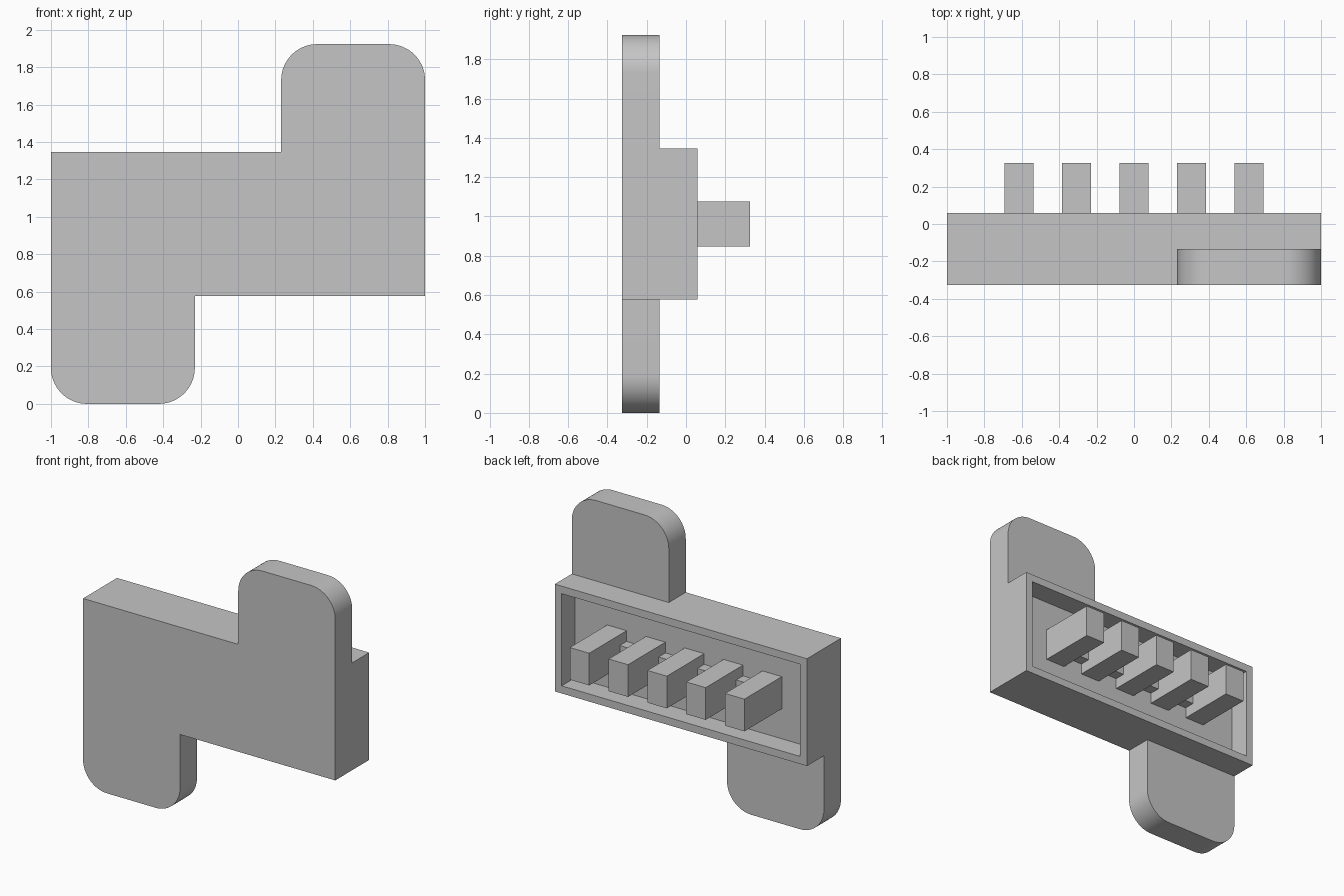
import bpy, bmesh, math

cube = bpy.data.objects.get("Cube")
if cube:
    bpy.data.objects.remove(cube, do_unlink=True)

U = 2 / 26                      # design unit
MID_Z = 12.5 * U
FRONT = -4.25 * U
BACK = FRONT + 5 * U            # rear rim of the housing
FLOOR = BACK - 2 * U            # bottom of the recess

grey = bpy.data.materials.new("plain_grey")
grey.use_nodes = True
grey.diffuse_color = (0.56, 0.56, 0.56, 1)
grey.node_tree.nodes["Principled BSDF"].inputs["Base Color"].default_value = (0.56, 0.56, 0.56, 1)


def finish(name, bm):
    bmesh.ops.recalc_face_normals(bm, faces=bm.faces)
    mesh = bpy.data.meshes.new(name)
    bm.to_mesh(mesh)
    bm.free()
    mesh.materials.append(grey)
    obj = bpy.data.objects.new(name, mesh)
    bpy.context.collection.objects.link(obj)
    return obj


def box_mesh(x, y, z):
    """Box from (low, high) ranges."""
    bm = bmesh.new()
    bmesh.ops.create_cube(bm, size=1)
    for v in bm.verts:
        v.co = [sum(r) / 2 + c * (r[1] - r[0]) for c, r in zip(v.co, (x, y, z))]
    return bm


def centred(c, size):
    return (c - size / 2, c + size / 2)


# Housing with a rectangular recess in its back
bm = box_mesh((-1, 1), (FRONT, BACK), centred(MID_Z, 10 * U))
bm.normal_update()
rear = max(bm.faces, key=lambda f: f.calc_center_median().y)
bmesh.ops.inset_region(bm, faces=[rear], thickness=U)
pocket = bmesh.ops.extrude_discrete_faces(bm, faces=[rear])["faces"][0]
for v in pocket.verts:
    v.co.y = FLOOR
finish("housing", bm)


# Rounded tabs, one up and one down, as half-turn copies
def tab(name, sign):
    radius, steps = 2.5 * U, 16
    x0, x1, z0, z1 = 3 * U, 1, 5 * U, 12.5 * U
    outline = [(x0, z0), (x1, z0)]
    for cx, start in ((x1 - radius, 0), (x0 + radius, math.pi / 2)):
        for i in range(steps + 1):
            a = start + math.pi / 2 * i / steps
            outline.append((cx + radius * math.cos(a), z1 - radius + radius * math.sin(a)))
    bm = bmesh.new()
    face = bm.faces.new([bm.verts.new((sign * x, FRONT, MID_Z + sign * z)) for x, z in outline])
    ext = bmesh.ops.extrude_face_region(bm, geom=[face])["geom"]
    bmesh.ops.translate(bm, vec=(0, 2.5 * U, 0),
                        verts=[v for v in ext if isinstance(v, bmesh.types.BMVert)])
    obj = finish(name, bm)
    bpy.ops.object.select_all(action="DESELECT")
    obj.select_set(True)
    bpy.context.view_layer.objects.active = obj
    bpy.ops.object.shade_smooth_by_angle(angle=math.radians(30))


tab("upper_tab", 1)
tab("lower_tab", -1)

# Row of pegs standing out of the recess, joined by low bars
for i in range(5):
    x = (i - 2) * 4 * U
    finish(f"peg_{i + 1}", box_mesh(centred(x, 2 * U), (FLOOR, BACK + 3.5 * U), centred(MID_Z, 3 * U)))
    if i < 4:
        finish(f"link_bar_{i + 1}",
               box_mesh(centred(x + 2 * U, 2 * U), (FLOOR, FLOOR + U), centred(MID_Z, U)))
